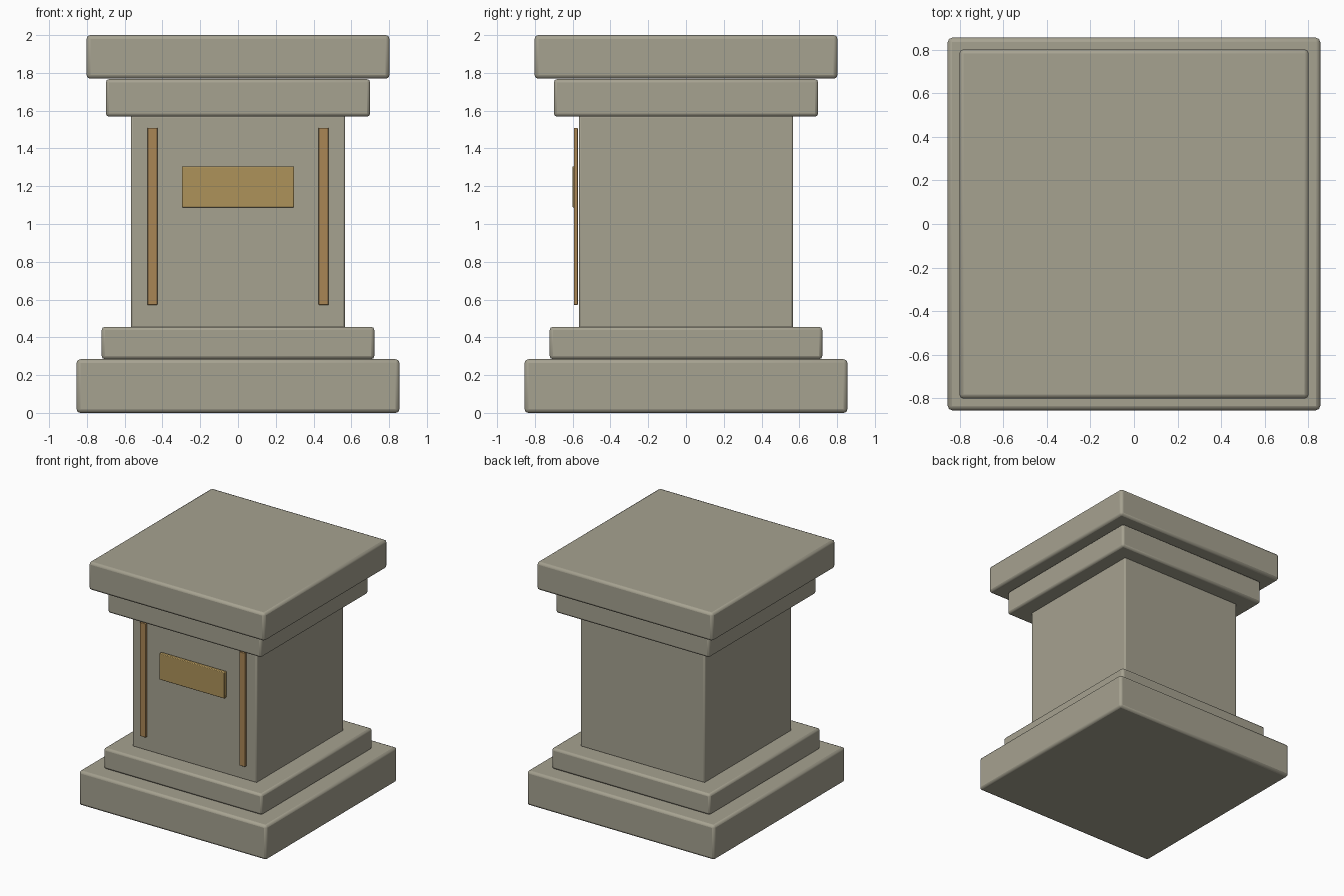
import bpy

if "Cube" in bpy.data.objects:
    bpy.data.objects.remove(bpy.data.objects["Cube"])


def material(name, color):
    m = bpy.data.materials.new(name)
    m.diffuse_color = (*color, 1)
    m.use_nodes = True
    m.node_tree.nodes["Principled BSDF"].inputs["Base Color"].default_value = m.diffuse_color
    return m


def block(name, x, y, z, mat, bevel):
    """Bevelled box spanning the (min, max) ranges x, y and z."""
    spans = (x, y, z)
    bpy.ops.mesh.primitive_cube_add(size=1, location=[(a + b) / 2 for a, b in spans])
    ob = bpy.context.object
    ob.name = name
    ob.scale = [b - a for a, b in spans]
    bpy.ops.object.transform_apply(location=False, rotation=False, scale=True)
    mod = ob.modifiers.new("soft_edges", "BEVEL")
    mod.width = bevel
    mod.segments = 2
    ob.data.materials.append(mat)
    bpy.ops.object.shade_smooth_by_angle()
    return ob


stone = material("stone", (0.38, 0.36, 0.28))
bronze = material("bronze", (0.40, 0.24, 0.09))
brass = material("brass", (0.42, 0.29, 0.10))

# Stacked square stone courses: name, half width, bottom, top, bevel
for name, h, z0, z1, bevel in (
    ("base_slab", 0.855, 0.0, 0.284, 0.02),
    ("base_step", 0.722, 0.284, 0.456, 0.018),
    ("shaft", 0.567, 0.45, 1.575, 0.01),
    ("cap_step", 0.70, 1.568, 1.767, 0.018),
    ("cap_slab", 0.802, 1.769, 2.0, 0.02),
):
    block(name, (-h, h), (-h, h), (z0, z1), stone, bevel)

# Vertical trim strips on the front
for side, cx in (("left", -0.453), ("right", 0.453)):
    block(side + "_trim", (cx - 0.026, cx + 0.026), (-0.594, -0.573),
          (0.571, 1.509), bronze, 0.003)

# Plaque on the front
block("plaque", (-0.297, 0.297), (-0.602, -0.573), (1.088, 1.305), brass, 0.005)
